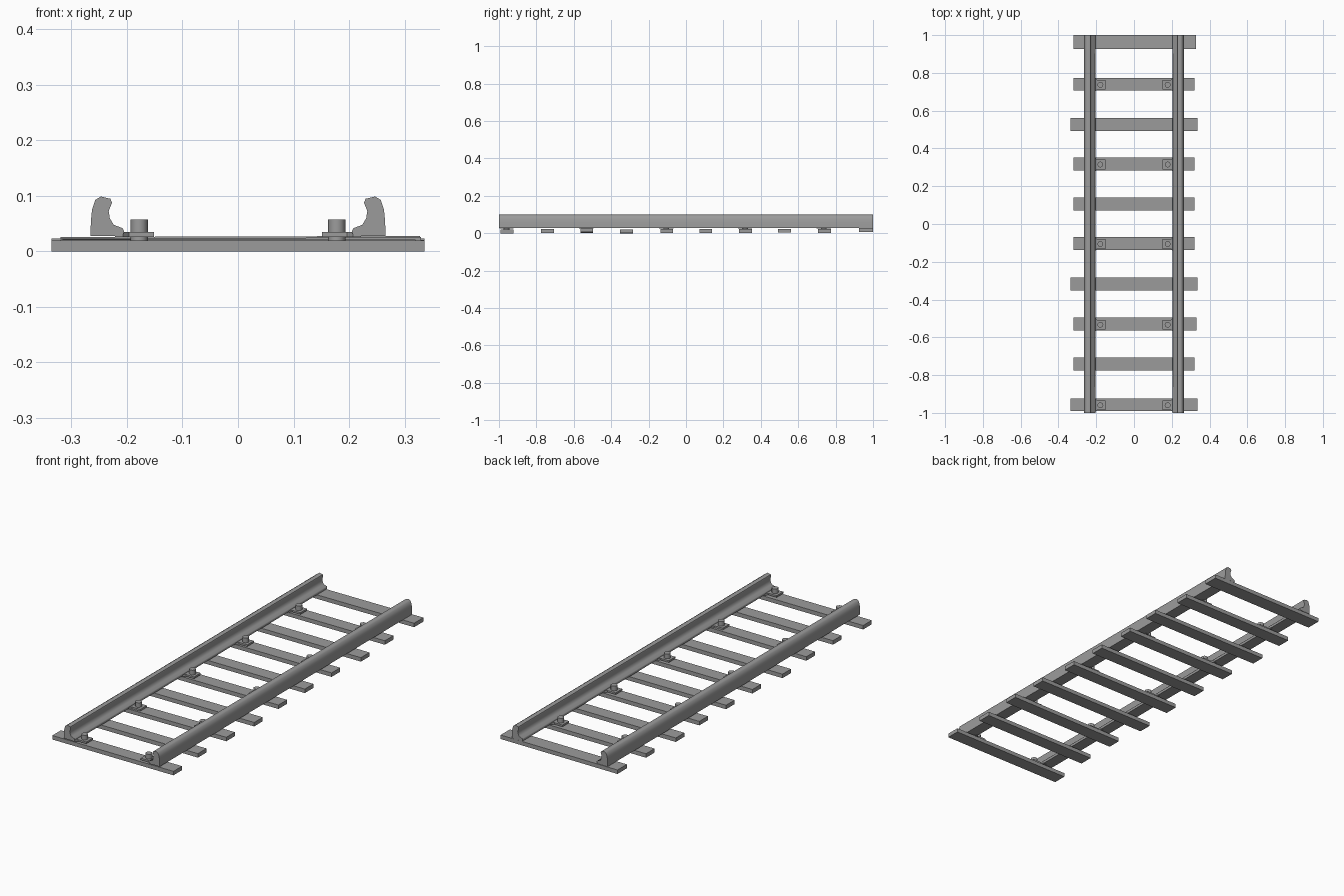
import bpy, bmesh, math

if "Cube" in bpy.data.objects:
    bpy.data.objects.remove(bpy.data.objects["Cube"])

# Dark grey for the whole track
grey = bpy.data.materials.new("dark_grey")
grey.diffuse_color = (0.33, 0.33, 0.33, 1)
grey.use_nodes = True
grey.node_tree.nodes["Principled BSDF"].inputs["Base Color"].default_value = grey.diffuse_color


def prism(name, pts, axis, lo, hi, smooth=None):
    """Extrude a 2D outline: axis 'y' takes (x, z) points, axis 'z' takes (x, y)."""
    bm = bmesh.new()
    place = (lambda p, t: (p[0], t, p[1])) if axis == 'y' else (lambda p, t: (p[0], p[1], t))
    a = [bm.verts.new(place(p, lo)) for p in pts]
    b = [bm.verts.new(place(p, hi)) for p in pts]
    n = len(pts)
    bm.faces.new(a)
    bm.faces.new(b[::-1])
    for i in range(n):
        j = (i + 1) % n
        bm.faces.new((a[i], b[i], b[j], a[j]))
    bmesh.ops.recalc_face_normals(bm, faces=bm.faces)
    me = bpy.data.meshes.new(name)
    bm.to_mesh(me)
    bm.free()
    me.materials.append(grey)
    ob = bpy.data.objects.new(name, me)
    bpy.context.collection.objects.link(ob)
    if smooth:
        bpy.ops.object.select_all(action='DESELECT')
        ob.select_set(True)
        bpy.context.view_layer.objects.active = ob
        bpy.ops.object.shade_smooth_by_angle(angle=math.radians(smooth))
    return ob


# Rails: asymmetric profile, foot pointing inward
profile = [(0.266, 0.028), (0.265, 0.055), (0.263, 0.075), (0.257, 0.093),
           (0.247, 0.099), (0.230, 0.095), (0.227, 0.088), (0.233, 0.073),
           (0.231, 0.060), (0.224, 0.048), (0.208, 0.042), (0.205, 0.036),
           (0.208, 0.028)]
for side, s in (("left", -1), ("right", 1)):
    prism(f"{side}_rail", [(s * x, z) for x, z in profile], 'y', -1, 1, 50)

# Sleepers: slightly uneven (y, x min, x max, z at left, z at right)
sleepers = [(-0.957, -0.336, 0.336, 0.0, 0.0), (-0.741, -0.32, 0.32, 0.002, 0.002),
            (-0.53, -0.32, 0.33, 0.002, 0.006), (-0.318, -0.336, 0.336, 0.0, 0.001),
            (-0.103, -0.32, 0.32, 0.001, 0.002), (0.106, -0.32, 0.32, 0.002, 0.002),
            (0.318, -0.32, 0.32, 0.002, 0.002), (0.527, -0.336, 0.336, 0.003, 0.003),
            (0.74, -0.32, 0.32, 0.001, 0.002), (0.963, -0.32, 0.328, 0.006, 0.008)]
for i, (y, x0, x1, za, zb) in enumerate(sleepers):
    h = 0.037 if i == 9 else 0.034
    t = 0.020
    prism(f"sleeper_{i + 1}", [(x0, za), (x1, zb), (x1, zb + t), (x0, za + t)], 'y', y - h, y + h)

# Clip plates and bolts on every other sleeper
clip = [(0.222, -0.038), (0.207, -0.038), (0.196, -0.026), (0.151, -0.026),
        (0.151, 0.026), (0.196, 0.026), (0.207, 0.038), (0.222, 0.038)]
for i, row in enumerate(sleepers[::2]):
    y = row[0] - 0.003
    for side, s in (("left", -1), ("right", 1)):
        prism(f"{side}_clip_plate_{i + 1}", [(s * x, y + v) for x, v in clip], 'z', 0.026, 0.035)
        circle = [(s * 0.178 + 0.0155 * math.cos(a * math.tau / 12),
                   y + 0.0155 * math.sin(a * math.tau / 12)) for a in range(12)]
        prism(f"{side}_bolt_{i + 1}", circle, 'z', 0.02, 0.058, 40)
